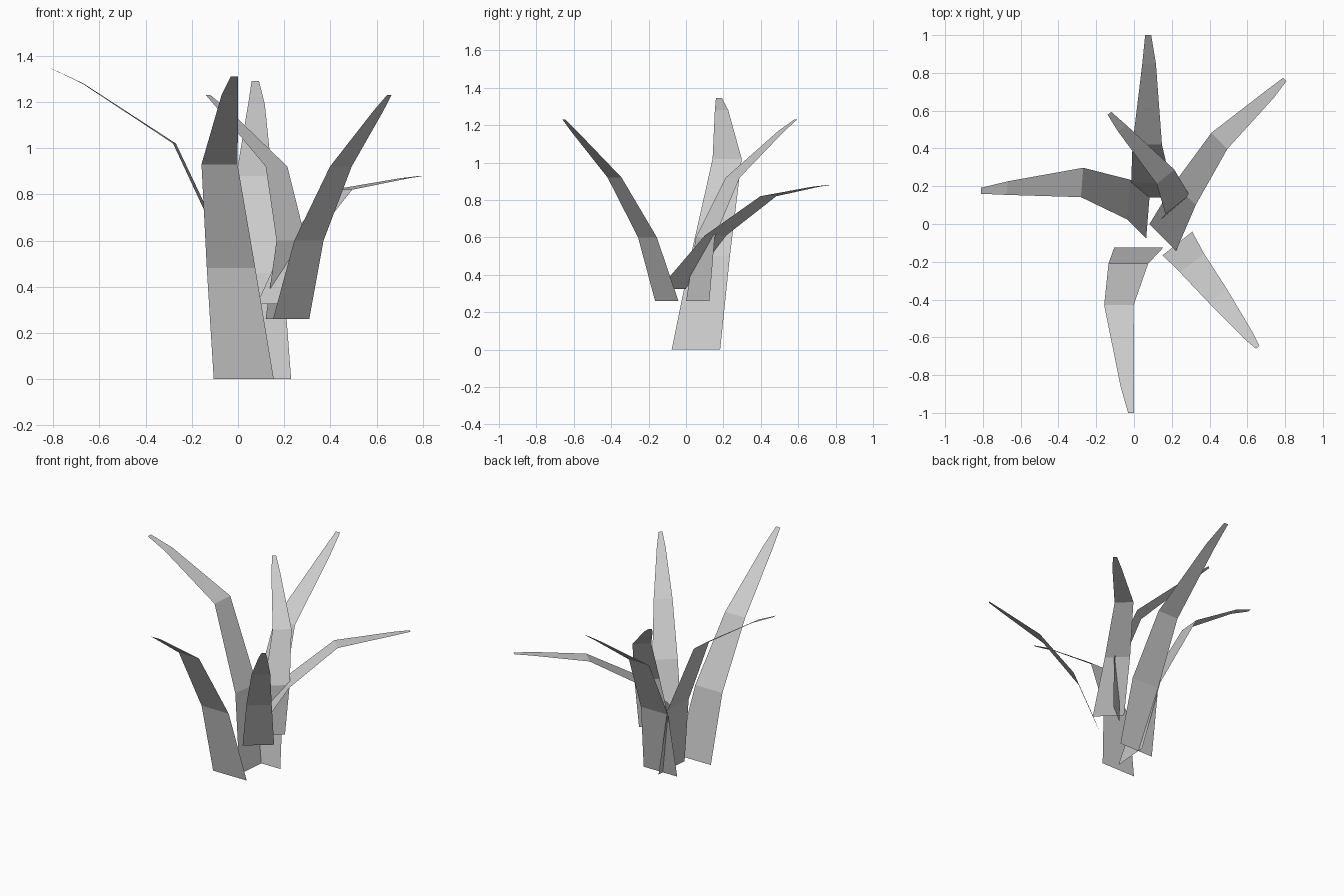
import bpy
import bmesh
from mathutils import Vector

cube = bpy.data.objects.get("Cube")
if cube:
    bpy.data.objects.remove(cube, do_unlink=True)

# One plain grey for every leaf
grey = bpy.data.materials.new("leaf_grey")
grey.use_nodes = True
leaf_colour = (0.6, 0.6, 0.6, 1)
grey.diffuse_color = leaf_colour
shader = grey.node_tree.nodes["Principled BSDF"]
shader.inputs["Base Color"].default_value = leaf_colour

# Half widths of a full-size leaf from base to tip
HALF_WIDTHS = (0.13, 0.105, 0.078, 0.036, 0.016)
SMALL = 0.77


def add_leaf(name, size, across, spine):
    """Flat ribbon: one cross edge at each spine point, joined by quads."""
    side = Vector(across).normalized()
    bm = bmesh.new()
    rungs = []
    for point, half in zip(spine, HALF_WIDTHS):
        centre = Vector(point)
        offset = side * half * size
        rungs.append((bm.verts.new(centre - offset), bm.verts.new(centre + offset)))
    for lower, upper in zip(rungs, rungs[1:]):
        face = bm.faces.new((lower[0], lower[1], upper[1], upper[0]))
        face.normal_update()
        if face.normal.z < 0:
            face.normal_flip()
    mesh = bpy.data.meshes.new(name)
    bm.to_mesh(mesh)
    bm.free()
    mesh.materials.append(grey)
    leaf = bpy.data.objects.new(name, mesh)
    bpy.context.collection.objects.link(leaf)
    return leaf


# Large outer leaves rising from the ground
add_leaf("front_leaf", 1, (1, 0, 0), [
    (.025, -.125, 0), (-.03, -.21, .48), (-.08, -.43, .93),
    (-.035, -.86, 1.23), (-.015, -1, 1.31)])
add_leaf("back_leaf", 1, (1, 0, 0), [
    (.1, .14, 0), (.09, .22, .46), (.07, .42, .88),
    (.08, .85, 1.19), (.075, 1, 1.29)])
add_leaf("right_leaf", 1, (.08, 1, 0), [
    (.075, .053, 0), (-.03, .13, .5), (-.275, .22, 1.02),
    (-.672, .19, 1.28), (-.81, .176, 1.345)])

# Smaller inner leaves starting above the ground
add_leaf("front_left_leaf", SMALL, (.78, .62, 0), [
    (.23, -.103, .26), (.307, -.206, .6), (.445, -.382, .92),
    (.607, -.592, 1.16), (.655, -.653, 1.23)])
add_leaf("back_left_leaf", SMALL, (1, -1, 0), [
    (.152, -.072, .325), (.27, .158, .61), (.452, .44, .82),
    (.723, .69, .87), (.798, .765, .88)])
add_leaf("back_right_leaf", SMALL, (.78, .62, 0), [
    (.198, .063, .26), (.23, .103, .6), (.167, .25, .92),
    (-.062, .506, 1.165), (-.13, .586, 1.23)])
